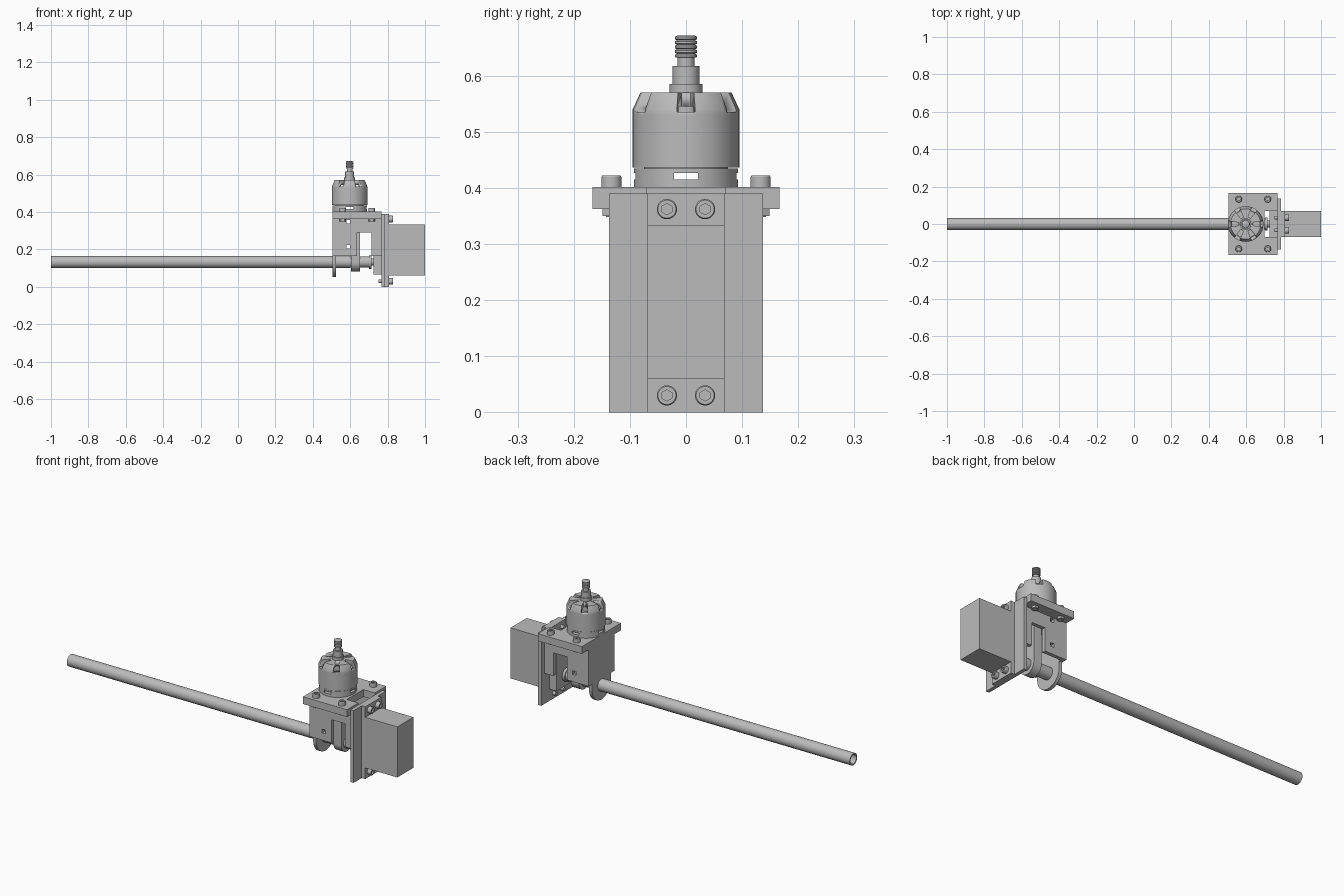
import bpy, bmesh, math
from mathutils import Matrix, Vector

old = bpy.data.objects.get("Cube")
if old:
    bpy.data.objects.remove(old, do_unlink=True)

grey = bpy.data.materials.new("plain_grey")
grey.use_nodes = True
COLOR = (0.5, 0.5, 0.5, 1)
grey.diffuse_color = COLOR
grey.node_tree.nodes["Principled BSDF"].inputs["Base Color"].default_value = COLOR

TURN = {"x": Matrix.Rotation(math.pi / 2, 4, "Y"),
        "y": Matrix.Rotation(-math.pi / 2, 4, "X"),
        "z": Matrix.Identity(4)}


def finish(name, bm, smooth=False):
    bmesh.ops.remove_doubles(bm, verts=bm.verts, dist=1e-5)
    bmesh.ops.recalc_face_normals(bm, faces=bm.faces)
    mesh = bpy.data.meshes.new(name)
    bm.to_mesh(mesh)
    bm.free()
    ob = bpy.data.objects.new(name, mesh)
    bpy.context.collection.objects.link(ob)
    mesh.materials.append(grey)
    if smooth:
        select(ob)
        bpy.ops.object.shade_smooth_by_angle(angle=math.radians(30))
    return ob


def select(ob):
    bpy.ops.object.select_all(action="DESELECT")
    ob.select_set(True)
    bpy.context.view_layer.objects.active = ob


def box(name, x, y, z):
    bm = bmesh.new()
    bmesh.ops.create_cube(bm, size=1)
    for v in bm.verts:
        v.co = [lo + (c + 0.5) * (hi - lo) for c, (lo, hi) in zip(v.co, (x, y, z))]
    return finish(name, bm)


def lathe(name, profile, at, axis="z", sides=48, ring=False):
    """Spin (radius, height) points about an axis; ring closes the profile."""
    bm = bmesh.new()
    rows = [[bm.verts.new((r * math.cos(a), r * math.sin(a), h)) for r, h in profile]
            for a in (2 * math.pi * i / sides for i in range(sides))]
    n = len(profile)
    for i in range(sides):
        p, q = rows[i], rows[(i + 1) % sides]
        for j in range(n if ring else n - 1):
            k = (j + 1) % n
            bm.faces.new((p[j], q[j], q[k], p[k]))
    if not ring:
        bm.faces.new([r[0] for r in rows])
        bm.faces.new([r[-1] for r in rows])
    bm.transform(Matrix.Translation(at) @ TURN[axis])
    return finish(name, bm, sides > 6)


def rod(name, radius, length, at, axis="z", sides=48):
    return lathe(name, [(radius, 0), (radius, length)], at, axis, sides)


def prism(name, points, start, depth):
    """Extrude an outline along start/depth vectors."""
    bm = bmesh.new()
    face = bm.faces.new([bm.verts.new(Vector(p) + Vector(start)) for p in points])
    out = bmesh.ops.extrude_face_region(bm, geom=[face])
    bmesh.ops.translate(bm, vec=depth,
                        verts=[g for g in out["geom"] if isinstance(g, bmesh.types.BMVert)])
    return finish(name, bm, True)


def cut(ob, *cutters):
    for c in cutters:
        c.hide_render = True
        m = ob.modifiers.new("cut", "BOOLEAN")
        m.operation, m.solver, m.object = "DIFFERENCE", "EXACT", c
        select(ob)
        # the cut goes before any smoothing modifier
        bpy.ops.object.modifier_move_to_index(modifier="cut", index=0)
        bpy.ops.object.modifier_apply(modifier="cut")
        bpy.data.objects.remove(c, do_unlink=True)
    return ob


def round_foot(name, x0, x1, shoulder, shoulder_z, radius, top):
    """Hanging plate with a half-round lower end around the tube axis."""
    arc = [(0, radius * math.cos(a), AXIS - radius * math.sin(a))
           for a in (math.pi * i / 24 for i in range(25))]
    pts = [(0, shoulder, top), (0, shoulder, shoulder_z), (0, radius, shoulder_z)] + arc
    pts += [(0, -radius, shoulder_z), (0, -shoulder, shoulder_z), (0, -shoulder, top)]
    pts = [p for i, p in enumerate(pts) if i == 0 or p != pts[i - 1]]
    return prism(name, pts, (x0, 0, 0), (x1 - x0, 0, 0))


AXIS = 0.132      # height of the tube axis
MX = 0.597        # motor centre
TOP = 0.401       # top of the mounting plate
UNDER = 0.362

# long hollow tube and its drive coupling
lathe("tube", [(0.032, -1), (0.032, 0.6), (0.025, 0.6), (0.025, -1)],
      (0, 0, AXIS), "x", ring=True)
rod("tube_hub", 0.03, 0.11, (0.595, 0, AXIS), "x")
rod("drive_coupling", 0.036, 0.015, (0.7, 0, AXIS), "x")
rod("drive_shaft", 0.018, 0.03, (0.705, 0, AXIS), "x")

# mounting plate with a notch for the servo
cut(box("top_plate", (0.505, 0.768), (-0.167, 0.167), (UNDER, TOP)),
    box("notch", (0.699, 0.8), (-0.07, 0.07), (0.3, 0.5)))

# housing: side walls with a slot and small windows
outline = [(0.505, UNDER), (0.505, 0.165), (0.635, 0.165), (0.635, 0.29),
           (0.715, 0.29), (0.715, 0.165), (0.768, 0.165), (0.768, UNDER)]
for side, y in (("front", -0.11), ("back", 0.09)):
    wall = prism(side + "_wall", [(px, 0, pz) for px, pz in outline],
                 (0, y, 0), (0, 0.02, 0))
    cut(wall, *[box("window", (0.58, 0.6), (-0.2, 0.2), (z - 0.01, z + 0.01))
                for z in (0.214, 0.347)])

# hanging bearing plates
round_foot("end_bearing_plate", 0.505, 0.523, 0.11, 0.165, 0.08, UNDER)
round_foot("inner_bearing_plate", 0.605, 0.652, 0.05, AXIS, 0.05, UNDER)

# servo and the plate that carries it
box("servo_mount_plate", (0.768, 0.787), (-0.137, 0.137), (0, 0.39))
box("servo_flange", (0.787, 0.808), (-0.069, 0.069), (0, 0.39))
box("servo_body", (0.808, 1.0), (-0.069, 0.069), (0.06, 0.333))
box("servo_nose", (0.724, 0.768), (-0.069, 0.069), (0.065, 0.333))


def screw(name, at, axis, shank):
    """Socket head screw; at is the seat under the head."""
    step = TURN[axis] @ Vector((0, 0, 1))
    base = Vector(at)
    head = lathe(name + "_head", [(0.018, 0), (0.018, 0.018), (0.016, 0.021)],
                 base, axis, 32)
    cut(head, rod("socket", 0.01, 0.03, base + step * 0.01, axis, 6))
    rod(name + "_shank", 0.01, shank, base - step * shank, axis, 24)


for z in (0.03, 0.362):
    for y in (-0.034, 0.034):
        screw("servo_screw", (0.808, y, z), "x", 0.058)
for x in (0.56, 0.715):
    for y in (-0.133, 0.133):
        screw("plate_screw", (x, y, TOP), "z", 0.053)
        rod("plate_nut", 0.018, 0.012, (x, y, UNDER - 0.012), "z", 6)

# motor base with vent openings through both directions
centre = (MX, 0, 0)
cut(rod("motor_base", 0.093, 0.033, (MX, 0, TOP)),
    box("vent_x", (0.4, 0.8), (-0.021, 0.021), (0.415, 0.426)),
    box("vent_y", (MX - 0.021, MX + 0.021), (-0.2, 0.2), (0.415, 0.426)))

# spinning motor can
lathe("motor_can", [(0.095, 0.436), (0.095, 0.53), (0.083, 0.53), (0.083, 0.436)],
      centre, ring=True)
rod("motor_core", 0.075, 0.08, (MX, 0, 0.434))

# spoked motor cap
cap = lathe("motor_cap", [(0.095, 0.53), (0.095, 0.54), (0.081, 0.57), (0.03, 0.57),
                          (0.03, 0.545), (0.07, 0.545), (0.08, 0.53)], centre, ring=True)
for i in range(6):
    a = math.pi / 3 * i
    pts = [(r * math.cos(a + s), r * math.sin(a + s), 0)
           for r, s in ((0.04, -0.2), (0.11, -0.17), (0.11, 0.17), (0.04, 0.2))]
    cut(cap, prism("cap_gap", pts, (MX, 0, 0.535), (0, 0, 0.1)))

# propeller shaft with ridged thread
rod("shaft_collar", 0.029, 0.04, (MX, 0, 0.545))
shaft = [(0.024, 0.5), (0.024, 0.617), (0.015, 0.617), (0.015, 0.632)]
for i in range(5):
    z = 0.632 + i * 0.008
    shaft += [(0.02, z + 0.001), (0.02, z + 0.005), (0.016, z + 0.007)]
lathe("threaded_shaft", shaft, centre, sides=32)
